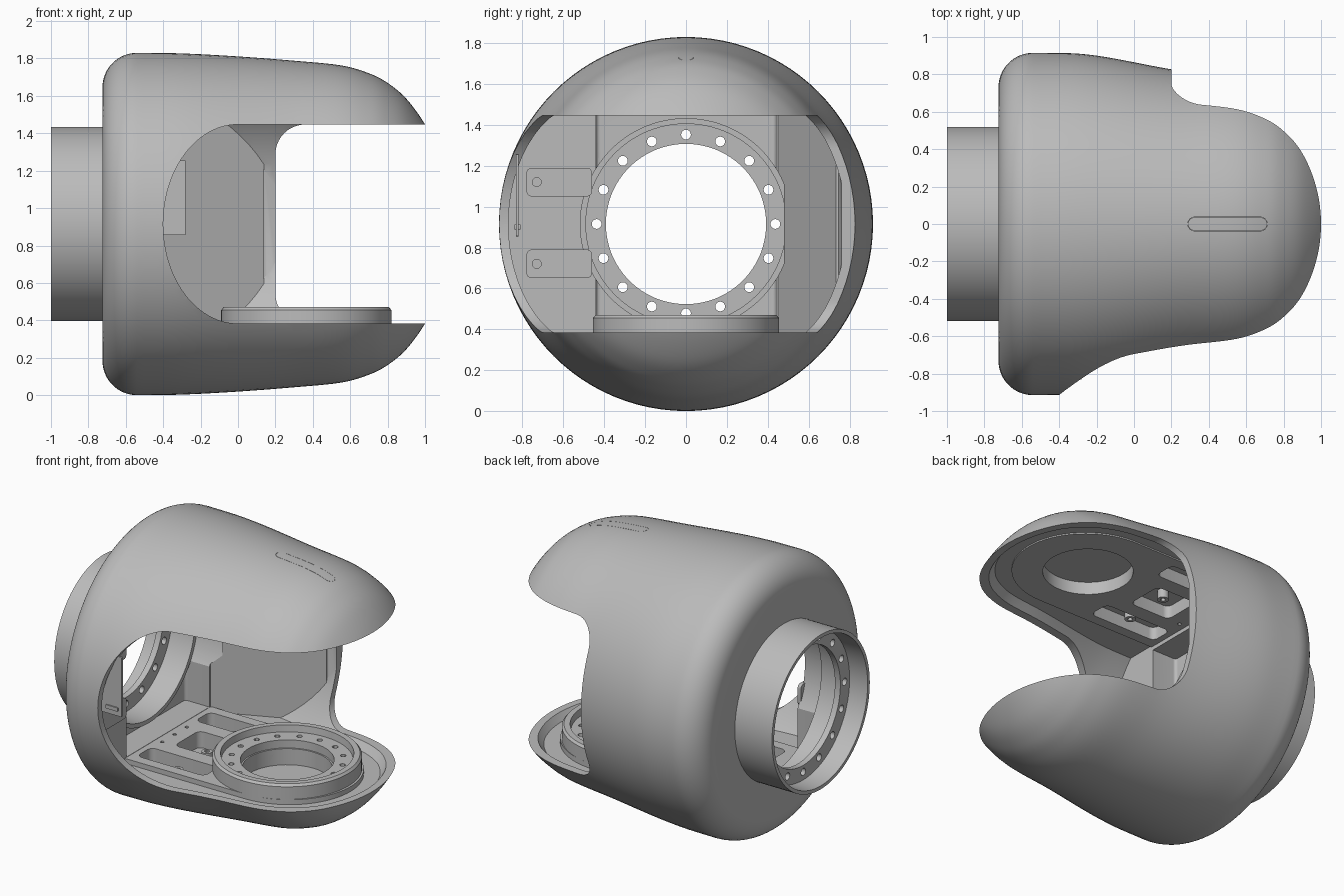
import bpy, bmesh, math
from mathutils import Matrix, Vector

if "Cube" in bpy.data.objects:
    bpy.data.objects.remove(bpy.data.objects["Cube"])

MID = 0.915      # height of the body axis
GAP = 0.532      # half height of the mouth
RING_X = 0.365   # centre of the bearing ring

grey = bpy.data.materials.new("matte grey")
grey.use_nodes = True
grey.diffuse_color = (0.5, 0.5, 0.5, 1)
grey.node_tree.nodes["Principled BSDF"].inputs["Base Color"].default_value = (0.5, 0.5, 0.5, 1)


def make(name, bm):
    bmesh.ops.recalc_face_normals(bm, faces=bm.faces)
    mesh = bpy.data.meshes.new(name)
    bm.to_mesh(mesh)
    bm.free()
    mesh.materials.append(grey)
    ob = bpy.data.objects.new(name, mesh)
    bpy.context.collection.objects.link(ob)
    return ob


def lathe(name, profile, along_x, centre, closed=False, steps=96):
    """Spin (position along axis, radius) points about the x or z axis."""
    bm = bmesh.new()
    axis = Vector((1, 0, 0)) if along_x else Vector((0, 0, 1))
    out = Vector((0, 0, 1)) if along_x else Vector((1, 0, 0))
    vs = [bm.verts.new(axis * t + out * r) for t, r in profile]
    pairs = list(zip(vs, vs[1:])) + ([(vs[-1], vs[0])] if closed else [])
    es = [bm.edges.new(p) for p in pairs]
    bmesh.ops.spin(bm, geom=vs + es, axis=axis, cent=(0, 0, 0), angle=math.tau,
                   steps=steps, use_merge=True)
    bmesh.ops.remove_doubles(bm, verts=bm.verts, dist=1e-5)
    bmesh.ops.translate(bm, verts=bm.verts, vec=centre)
    return make(name, bm)


def prism(name, outline, low, high, upright=True):
    """Extrude an xy outline along z, or an xz outline along y."""
    bm = bmesh.new()
    place = (lambda a, b, h: (a, b, h)) if upright else (lambda a, b, h: (a, h, b))
    f = bm.faces.new([bm.verts.new(place(a, b, low)) for a, b in outline])
    ext = bmesh.ops.extrude_face_region(bm, geom=[f])["geom"]
    bmesh.ops.translate(bm, vec=place(0, 0, high - low),
                        verts=[v for v in ext if isinstance(v, bmesh.types.BMVert)])
    return make(name, bm)


def arc(cx, cy, rx, ry, start, end, n=16):
    return [(cx + rx * math.cos(math.radians(start + (end - start) * i / n)),
             cy + ry * math.sin(math.radians(start + (end - start) * i / n)))
            for i in range(n + 1)]


def rounded(cx, cy, w, h, r):
    pts = []
    for k, (sx, sy) in enumerate([(1, 1), (-1, 1), (-1, -1), (1, -1)]):
        pts += arc(cx + sx * (w / 2 - r), cy + sy * (h / 2 - r), r, r, 90 * k, 90 * k + 90, 6)
    return pts


def boolean(ob, tool, op="DIFFERENCE", keep=False):
    m = ob.modifiers.new("cut", "BOOLEAN")
    m.operation, m.object, m.solver = op, tool, "EXACT"
    bpy.context.view_layer.objects.active = ob
    bpy.ops.object.modifier_apply(modifier=m.name)
    if not keep:
        bpy.data.objects.remove(tool)


def curve(points, n=6):
    """Smooth curve through the points."""
    p = [Vector(q) for q in points]
    p = [2 * p[0] - p[1]] + p + [2 * p[-1] - p[-2]]
    res = []
    for a, b, c, d in zip(p, p[1:], p[2:], p[3:]):
        for i in range(n):
            t = i / n
            res.append(tuple(0.5 * (2 * b + (c - a) * t + (2 * a - 5 * b + 4 * c - d) * t ** 2
                                    + (3 * b - a - 3 * c + d) * t ** 3)))
    return res + [tuple(p[-2])]


def shell(name, profile):
    """Lathed shell that becomes slightly narrower in y towards the mouth."""
    ob = lathe(name, profile, True, (0, 0, MID))
    for v in ob.data.vertices:
        t = min(max((v.co.x + 0.35) / 0.7, 0), 1)
        v.co.y *= 1 - 0.07 * t * t * (3 - 2 * t)
    return ob


# Outer body: round-backed shell of revolution
tail = curve([(-0.54, 0.915), (-0.3, 0.912), (0, 0.896), (0.3, 0.873), (0.55, 0.848),
              (0.7, 0.806), (0.8, 0.754), (0.9, 0.67), (1.0, 0.532), (1.06, 0.4), (1.12, 0.2)])
back = arc(-0.54, 0.73, 0.185, 0.185, 180, 90)
body = shell("body_shell", [(-0.725, 0)] + back + tail[1:] + [(1.13, 0)])

# Hollow: inner shell limited to the plan of the chamber
inner = [(x - 0.02, r - 0.045) for x, r in tail]
hollow = shell("hollow", [(-0.56, 0)] + inner + [(1.11, 0)])
plan = [(-0.52, -1), (1.2, -1), (1.2, 1), (0.3, 1), (0.2, 0.76), (0.14, 0.745), (0.14, 0.735),
        (-0.52, 0.45)]
boolean(hollow, prism("plan", plan, MID - GAP - 0.045, MID + GAP + 0.045), "INTERSECT")
boolean(body, hollow)

# Mouth: elliptical end at the front, square end with round corners at the rear
lo, hi = MID - GAP, MID + GAP
front_cut = [(1.3, lo), (1.3, hi)] + arc(0, MID, 0.4, GAP, 90, 270, 48)
boolean(body, prism("front_mouth", front_cut, -1.1, 0, False))
R = 0.16
rear_cut = ([(1.3, lo), (1.3, hi)] + arc(0.2 + R, hi - R, R, R, 90, 180)
            + arc(0.2 + R, lo + R, R, R, 180, 270))
boolean(body, prism("rear_mouth", rear_cut, -0.01, 1.1, False))

# Recess behind the chamber and the bore for the collar
boolean(body, prism("recess", rounded(-0.5, 0, 0.4, 0.88, 0.02), lo - 0.01, hi + 0.01))
boolean(body, lathe("bore", [(-1.1, 0), (-1.1, 0.517), (-0.45, 0.517), (-0.45, 0)],
                    True, (0, 0, MID)))

# Hairline groove of the long inlay on top
groove = prism("groove", rounded(0.5, 0, 0.424, 0.074, 0.036), 1.68, 2)
boolean(groove, prism("groove_core", rounded(0.5, 0, 0.421, 0.071, 0.0345), 1.6, 2.1))
boolean(body, groove)

# Mounting plates in both arms, with pockets sunk through them into the arm
for name, side, face in (("lower", -1, 0.012), ("upper", 1, 0.036)):
    def level(d):
        return MID + side * d

    def slab(label, outline, d1, d2):
        return prism(label, outline, *sorted((level(d1), level(d2))))

    outline = ([(-0.52, 0.455), (-0.52, -0.455)]
               + arc(RING_X, 0, 0.47, 0.455, -90, 90, 40))
    plate = slab(name + "_plate", outline, GAP + face, GAP + 0.05)
    holes = [rounded(-0.23, y, 0.5, 0.15, 0.04) for y in (-0.31, 0.31)]
    holes += [rounded(-0.23, 0, 0.3, 0.26, 0.04)]
    holes += [arc(RING_X, 0, 0.275, 0.275, 0, 352.5, 47)]
    holes += [arc(-0.5 + 0.03, y, 0.012, 0.012, 0, 330, 11) for y in (-0.13, 0, 0.13)]
    for h in holes:
        tool = slab("pocket", h, GAP - 0.05, GAP + 0.12)
        boolean(plate, tool, keep=True)
        boolean(body, tool)
    # screw bosses in the pockets
    for i, y in enumerate((-0.31, 0, 0.31)):
        bx = arc(-0.23, y, 0.035, 0.035, 0, 337.5, 15)
        boss = slab(f"{name}_screw_boss_{i + 1}", bx, GAP + 0.06, GAP + 0.13)
        boolean(boss, slab("screw", arc(-0.23, y, 0.016, 0.016, 0, 330, 11), GAP, GAP + 0.09))

# Bearing ring standing on the lower plate
ring = lathe("bearing_ring", [(0.3, 0.455), (0.455, 0.455), (0.47, 0.442), (0.47, 0.405),
                              (0.425, 0.4), (0.425, 0.285), (0.3, 0.285)],
             False, (RING_X, 0, 0), True)
for i in range(16):
    a = math.tau * i / 16
    boolean(ring, prism("hole", arc(RING_X + 0.345 * math.cos(a), 0.345 * math.sin(a),
                                    0.018, 0.018, 0, 330, 11), 0.39, 0.5))

# Rear collar with an inner flange of sixteen bolt holes
collar = lathe("rear_collar", [(-1, 0.518), (-0.66, 0.518), (-0.66, 0.49), (-0.83, 0.49),
                               (-0.83, 0.392), (-0.87, 0.392), (-0.87, 0.49), (-1, 0.495)],
               True, (0, 0, MID), True)
for i in range(16):
    a = math.tau * i / 16
    boolean(collar, lathe("bolt", [(-0.9, 0), (-0.9, 0.024), (-0.8, 0.024), (-0.8, 0)], True,
                          (0, 0.437 * math.cos(a), MID + 0.437 * math.sin(a)), steps=16))

# Bracket tabs on the chamber wall by the front opening
for name, z in (("lower", 0.72), ("upper", 1.12)):
    tab = prism(name + "_bracket_tab", rounded(0, 0, 0.14, 0.32, 0.025), -0.53, -0.505)
    tab.data.transform(Matrix(((0, 0, 1, 0), (0, 1, 0, -0.62), (1, 0, 0, z), (0, 0, 0, 1))))
    boolean(tab, lathe("hole", [(-0.6, 0), (-0.6, 0.022), (-0.4, 0.022), (-0.4, 0)], True,
                       (0, -0.73, z), steps=16))

# Side plate and small latch just inside the front opening
prism("side_plate", rounded(-0.39, 1.055, 0.22, 0.4, 0.005), -0.832, -0.82, False)
prism("latch", rounded(-0.35, 0.9, 0.09, 0.025, 0.005), -0.84, -0.81, False)

# Smooth curved faces, keep hard edges
for ob in bpy.context.collection.objects:
    if ob.type == "MESH" and grey.name in ob.data.materials:
        bpy.ops.object.select_all(action="DESELECT")
        ob.select_set(True)
        bpy.context.view_layer.objects.active = ob
        bpy.ops.object.shade_smooth_by_angle(angle=math.radians(30))
